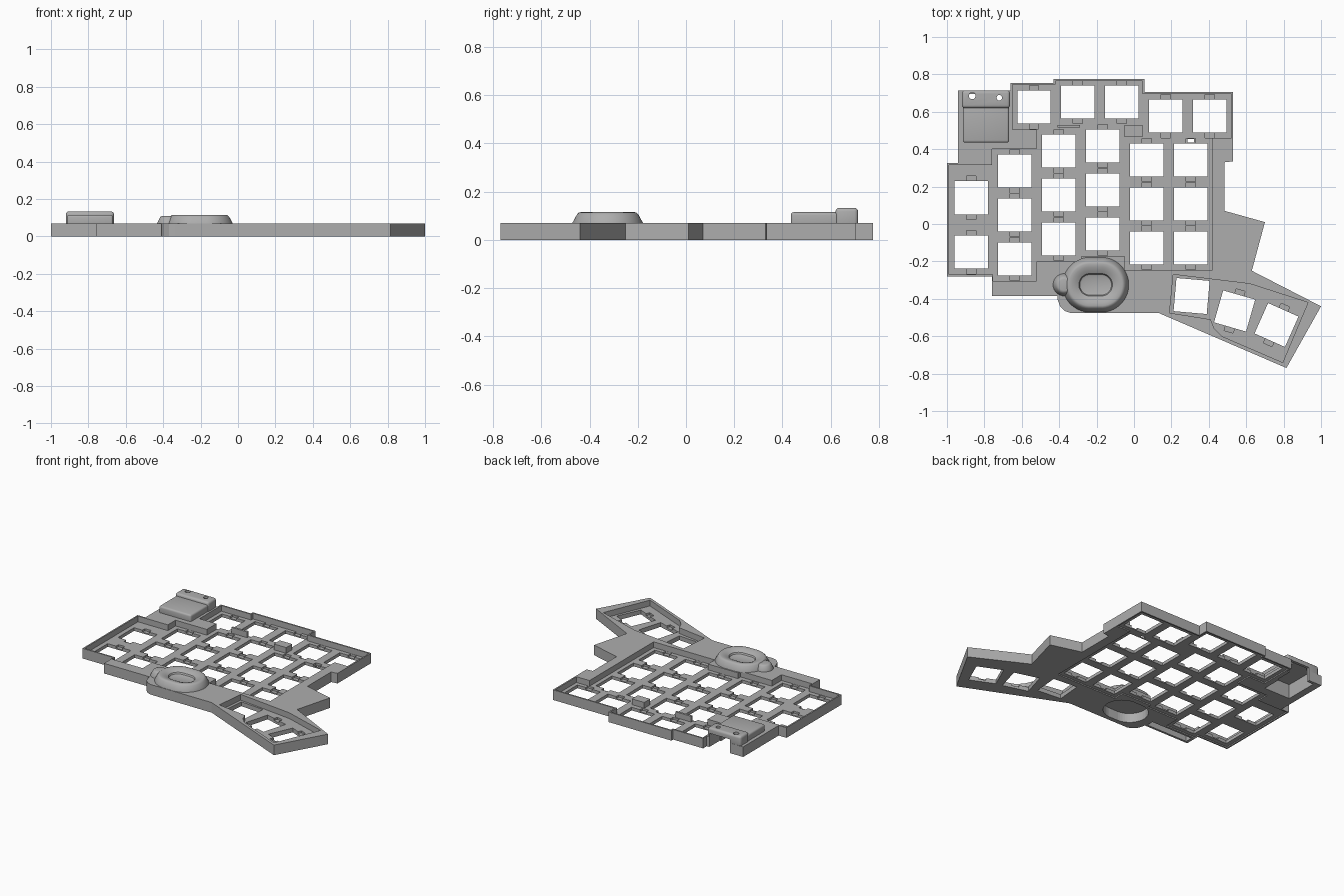
import bpy, bmesh, math
from mathutils import Matrix, Vector

default = bpy.data.objects.get("Cube")
if default:
    bpy.data.objects.remove(default)

grey = bpy.data.materials.new("matte grey plastic")
grey.use_nodes = True
grey.diffuse_color = (0.42, 0.42, 0.42, 1)
grey.node_tree.nodes["Principled BSDF"].inputs["Base Color"].default_value = grey.diffuse_color

TOP, FLOOR, HOLE = 0.07, 0.03, 0.178


def finish(bm, name):
    bmesh.ops.recalc_face_normals(bm, faces=bm.faces)
    mesh = bpy.data.meshes.new(name)
    bm.to_mesh(mesh)
    bm.free()
    mesh.materials.append(grey)
    obj = bpy.data.objects.new(name, mesh)
    bpy.context.collection.objects.link(obj)
    return obj


def loft(name, rings):
    """Skin a stack of closed rings and cap both ends."""
    bm = bmesh.new()
    loops = [[bm.verts.new(p) for p in ring] for ring in rings]
    count = len(loops[0])
    for low, high in zip(loops, loops[1:]):
        for i in range(count):
            j = (i + 1) % count
            bm.faces.new((low[i], low[j], high[j], high[i]))
    bm.faces.new(loops[0])
    bm.faces.new(loops[-1])
    return finish(bm, name)


def prism(name, outline, low, high):
    return loft(name, [[(x, y, z) for x, y in outline] for z in (low, high)])


def block(name, x0, x1, y0, y1, z0, z1):
    return prism(name, [(x0, y0), (x1, y0), (x1, y1), (x0, y1)], z0, z1)


def oval(cx, cy, half, radius, z, steps=48):
    ring = []
    for i in range(steps):
        a = math.tau * (i + 0.5) / steps
        ring.append((cx + math.copysign(half, math.cos(a)) + radius * math.cos(a),
                     cy + radius * math.sin(a), z))
    return ring


def activate(obj):
    bpy.ops.object.select_all(action='DESELECT')
    obj.select_set(True)
    bpy.context.view_layer.objects.active = obj


def cut(target, cutter, keep=False):
    cutter.hide_render = True
    mod = target.modifiers.new("cut", 'BOOLEAN')
    mod.operation, mod.solver, mod.object = 'DIFFERENCE', 'EXACT', cutter
    activate(target)
    bpy.ops.object.modifier_apply(modifier=mod.name)
    if not keep:
        bpy.data.objects.remove(cutter)


def soften(obj, width):
    mod = obj.modifiers.new("bevel", 'BEVEL')
    mod.width, mod.segments = width, 3
    activate(obj)
    bpy.ops.object.modifier_apply(modifier=mod.name)


# Case body
outline = [(-1, .325), (-.94, .325), (-.94, .715), (-.66, .715), (-.66, .755),
           (-.43, .755), (-.43, .775), (.055, .775), (.055, .705), (.53, .705),
           (.53, .335), (.485, .33), (.485, .07), (.7, .01), (.63, -.25),
           (1, -.44), (.815, -.77), (.13, -.475), (-.34, -.475), (-.37, -.465),
           (-.395, -.44), (-.41, -.4), (-.41, -.385), (-.76, -.385),
           (-.76, -.28), (-1, -.28)]
body = prism("case_body", outline, 0, TOP)

# Sunken key well, and the shallow relief beneath it
well = [(-.99, -.27), (-.99, .315), (-.76, .315), (-.76, .4), (-.52, .4),
        (-.52, .505), (-.65, .505), (-.65, .745), (-.42, .745), (-.42, .765),
        (.045, .765), (.045, .695), (.52, .695), (.52, .46), (.42, .46),
        (.42, -.245), (-.05, -.245), (-.05, -.17), (-.28, -.17), (-.28, -.2),
        (-.52, -.2), (-.52, -.305), (-.755, -.305), (-.755, -.27)]
cut(body, prism("well_cutter", well, FLOOR, 0.2))
cut(body, prism("relief_cutter", well, -0.1, 0.008))

# Thumb well
thumb_well = [(.21, -.27), (.62, -.32), (.93, -.42), (.795, -.74),
              (.47, -.6), (.43, -.56), (.41, -.51), (.19, -.475)]
cut(body, prism("thumb_well_cutter", thumb_well, FLOOR, 0.2))

# Hollow under the front left shelf
cut(body, block("shelf_cutter", -.74, -.42, -.37, -.32, -.1, .05))


# Key openings with shallow clip slots at both ends
def key_opening(x, y, degrees=0, slots=True):
    def rect(half_x, half_y, low, high):
        turn = Matrix.Rotation(math.radians(degrees), 2)
        corners = [(-1, -1), (1, -1), (1, 1), (-1, 1)]
        pts = [turn @ Vector((a * half_x, b * half_y)) for a, b in corners]
        return prism("key_cutter", [(p.x + x, p.y + y) for p in pts], low, high)
    if slots:
        cut(body, rect(0.025, HOLE / 2 + 0.027, 0.016, 0.045))
    cut(body, rect(HOLE / 2, HOLE / 2, -0.1, 0.2))


# column x, top key y, number of keys, pitch
columns = [(-.87, .14, 2, .29), (-.637, .283, 3, .235), (-.402, .39, 3, .235),
           (-.167, .417, 3, .235), (.068, .342, 3, .235), (.303, .342, 3, .235)]
for x, y, count, pitch in columns:
    for row in range(count):
        key_opening(x, y - row * pitch)
for i, y in enumerate((.625, .652, .652, .577, .577)):
    key_opening(-.535 + i * .235, y)
key_opening(.308, -.385, -5, slots=False)
key_opening(.538, -.465, -16)
key_opening(.762, -.54, -24)
cut(body, block("vent_cutter", .285, .32, .437, .455, -.1, .2))

# Raised blocks standing in the key well
block("well_block_left", -.41, -.29, .515, .53, .02, TOP)
block("well_block_right", -.05, .045, .465, .53, .02, TOP)

# Controller cover: low front deck and taller rear hood
deck = block("controller_deck", -.915, -.668, .435, .66, .05, .115)
hood = block("controller_hood", -.92, -.663, .62, .714, .05, .133)
soften(deck, 0.012)
soften(hood, 0.015)
cavity = block("cavity_cutter", -.89, -.69, .46, .695, -.1, .1)
port = block("port_cutter", -.84, -.68, .6, .8, -.1, .095)
for part in (body, deck, hood):
    cut(part, cavity, keep=True)
    cut(part, port, keep=True)
for helper in (cavity, port):
    bpy.data.objects.remove(helper)
for x, y, radius in ((-.865, .685, .018), (-.72, .675, .015)):
    hole = loft("screw_cutter", [oval(x, y, 0, radius, z, 16) for z in (.02, .2)])
    cut(deck, hole, keep=True)
    cut(hood, hole)

# Oval dished dome with a round side lobe, open underneath
CX, CY = -.205, -.325
cut(body, loft("dome_cutter", [oval(CX, CY, .03, .12, z) for z in (-.1, .2)]))
profile = [(.147, .064), (.147, .07), (.128, .105), (.12, .113), (.112, .115),
           (.095, .113), (.075, .106), (.06, .098), (.055, .088), (.045, .084)]
dome = loft("dome", [oval(CX, CY, .03, r, z) for r, z in profile])
lobe_profile = [(.06, .064), (.06, .07), (.045, .1), (.038, .107), (.03, .109)]
lobe = loft("dome_lobe", [oval(-.373, CY, 0, r, z, 32) for r, z in lobe_profile])

# Smooth shading on the rounded parts
for part in (dome, lobe, deck, hood):
    activate(part)
    bpy.ops.object.shade_smooth_by_angle(angle=math.radians(35))
